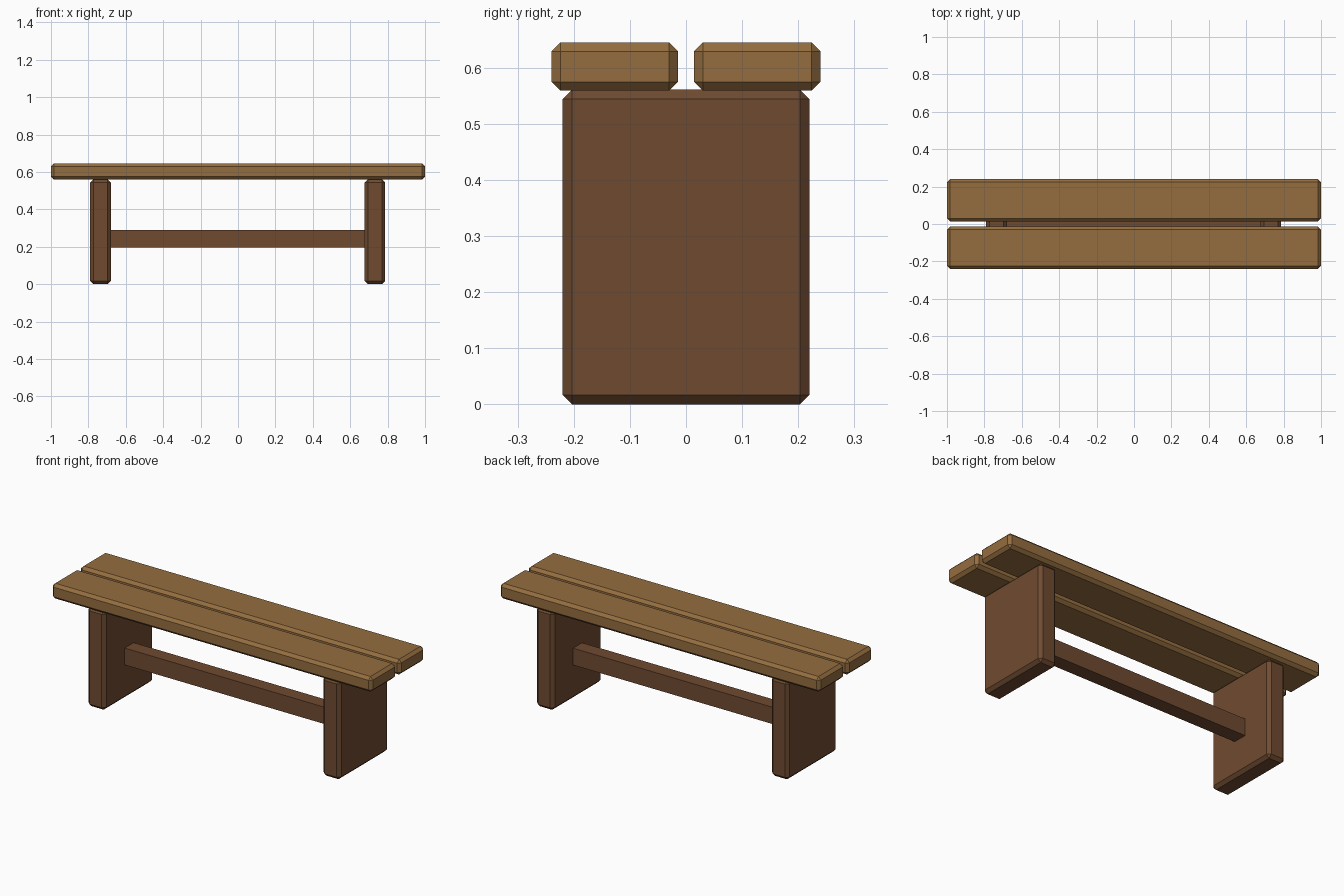
import bpy
import bmesh
from mathutils import Vector

cube = bpy.data.objects.get("Cube")
if cube:
    bpy.data.objects.remove(cube, do_unlink=True)


def material(name, rgb):
    mat = bpy.data.materials.new(name)
    mat.use_nodes = True
    mat.diffuse_color = (*rgb, 1)
    mat.node_tree.nodes["Principled BSDF"].inputs["Base Color"].default_value = (*rgb, 1)
    return mat


light_wood = material("light_wood", (0.30, 0.155, 0.05))
dark_wood = material("dark_wood", (0.16, 0.07, 0.03))


def timber(name, low, high, mat, chamfer=0.0):
    """Box between two corners, with optional flat chamfers on every edge."""
    low, high = Vector(low), Vector(high)
    bm = bmesh.new()
    bmesh.ops.create_cube(bm, size=1)
    bmesh.ops.scale(bm, vec=high - low, verts=bm.verts)
    if chamfer:
        bmesh.ops.bevel(bm, geom=bm.edges[:], offset=chamfer, segments=1,
                        profile=0.5, affect='EDGES')
    mesh = bpy.data.meshes.new(name)
    bm.to_mesh(mesh)
    bm.free()
    mesh.materials.append(mat)
    obj = bpy.data.objects.new(name, mesh)
    obj.location = (low + high) / 2
    bpy.context.collection.objects.link(obj)
    return obj


# Two seat planks with a gap between them
timber("front_seat_plank", (-1, -0.24, 0.559), (1, -0.014, 0.645), light_wood, 0.016)
timber("back_seat_plank", (-1, 0.014, 0.559), (1, 0.24, 0.645), light_wood, 0.016)

# Slab legs
timber("right_leg", (-0.79, -0.22, 0), (-0.68, 0.22, 0.561), dark_wood, 0.017)
timber("left_leg", (0.677, -0.22, 0), (0.787, 0.22, 0.561), dark_wood, 0.017)

# Plain stretcher joining the legs
timber("stretcher", (-0.70, -0.04, 0.195), (0.70, 0.04, 0.29), dark_wood)
